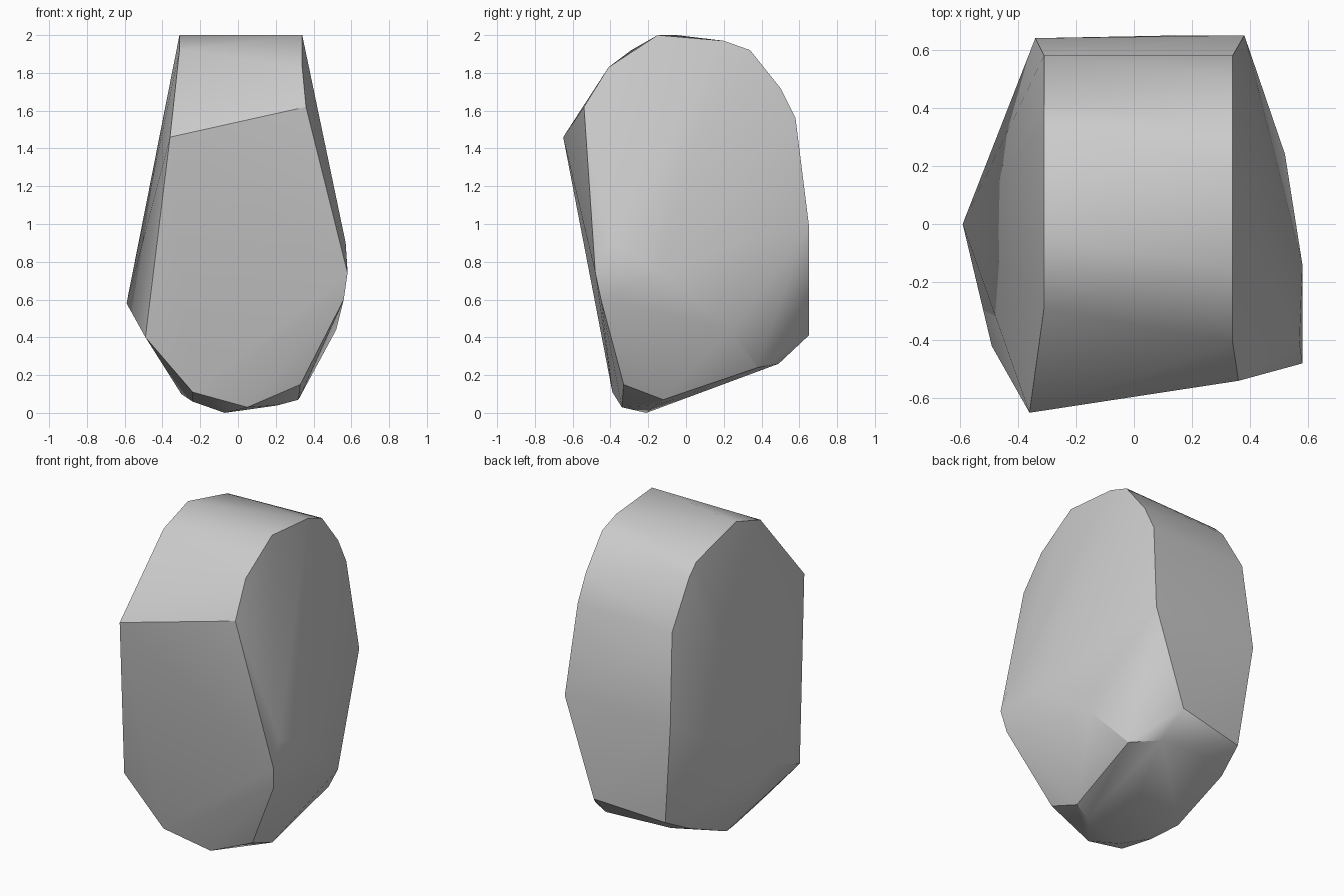
import bpy
import bmesh
import math

# Remove the default cube only
default_cube = bpy.data.objects.get("Cube")
if default_cube:
    bpy.data.objects.remove(default_cube, do_unlink=True)


def flat_colour(name, value):
    material = bpy.data.materials.new(name)
    material.use_nodes = True
    colour = (value, value, value, 1)
    material.diffuse_color = colour
    material.node_tree.nodes["Principled BSDF"].inputs["Base Color"].default_value = colour
    return material


def rim(x, profile):
    """Place a side-on profile of (y, z) points at one x position."""
    return [(x, y, z) for y, z in profile]


# Rounded crown: one rim along each side of the stone
left_crown = rim(.34, [(-.41, 1.83), (-.15, 2), (.2, 1.97), (.34, 1.92),
                       (.5, 1.72), (.58, 1.56)])
right_crown = rim(-.31, [(-.29, 1.92), (-.05, 2), (.34, 1.9), (.41, 1.83), (.58, 1.55)])

# Broad chipped front face
front_face = [(-.36, -.65, 1.46), (.36, -.54, 1.62), (.58, -.48, .74), (.56, -.45, .6),
              (.33, -.33, .15), (.05, -.34, .03), (-.24, -.39, .11), (-.49, -.42, .4)]

# Upright back face and its lower bevel
back_face = [(.38, .65, 1), (-.34, .64, 1), (.18, .65, .41), (-.27, .59, .36),
             (.21, .49, .26), (-.24, .49, .28)]

# Bulging flanks
left_flank = [(.57, -.41, .9), (.58, -.14, .75), (.52, .24, .44), (.36, .38, .24)]
right_flank = [(-.59, 0, .58), (-.31, .4, .26)]

# Sloping underside
underside = [(.32, -.12, .07), (.21, -.16, .04), (-.07, -.21, 0),
             (-.24, -.13, .06), (-.3, .03, .1)]


def build_stone(name, groups, material):
    """Wrap all the chipped corners in a single closed faceted skin."""
    bm = bmesh.new()
    for group in groups:
        for corner in group:
            bm.verts.new(corner)
    bmesh.ops.convex_hull(bm, input=list(bm.verts), use_existing_faces=False)
    loose = [vert for vert in bm.verts if not vert.link_faces]
    bmesh.ops.delete(bm, geom=loose, context="VERTS")
    bmesh.ops.recalc_face_normals(bm, faces=list(bm.faces))
    mesh = bpy.data.meshes.new(name)
    bm.to_mesh(mesh)
    bm.free()
    mesh.materials.append(material)
    stone = bpy.data.objects.new(name, mesh)
    bpy.context.collection.objects.link(stone)
    return stone


stone = build_stone(
    "boulder",
    [left_crown, right_crown, front_face, back_face, left_flank, right_flank, underside],
    flat_colour("stone grey", .6))

# Soft shading across gentle facets, crisp chipped edges elsewhere
bpy.ops.object.select_all(action="DESELECT")
stone.select_set(True)
bpy.context.view_layer.objects.active = stone
bpy.ops.object.shade_smooth_by_angle(angle=math.radians(30))
